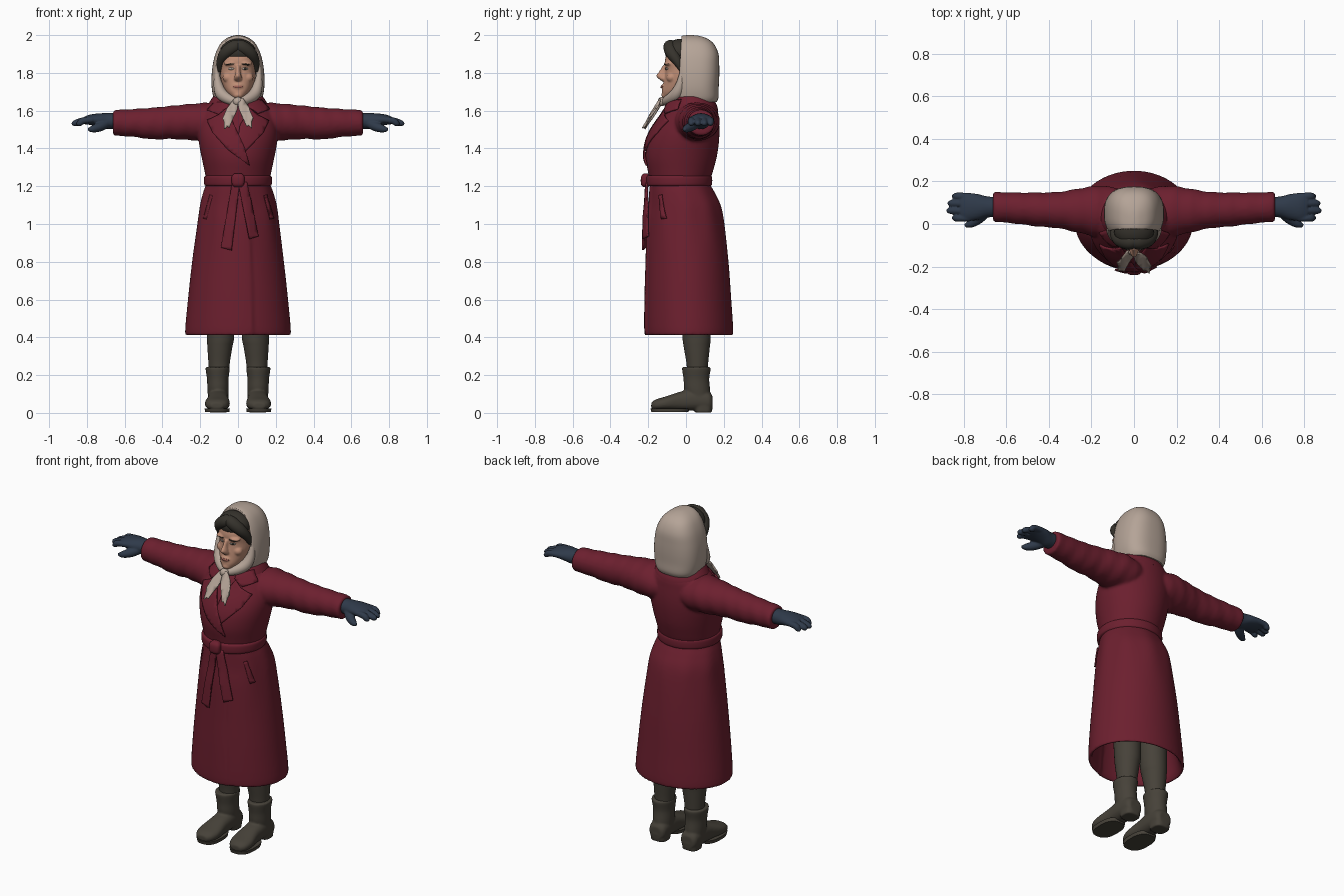
import bpy, bmesh, math
from mathutils import Vector
from mathutils.bvhtree import BVHTree

if "Cube" in bpy.data.objects:
    bpy.data.objects.remove(bpy.data.objects["Cube"])


def material(name, rgb):
    m = bpy.data.materials.new(name)
    m.use_nodes = True
    m.diffuse_color = (*rgb, 1)
    m.node_tree.nodes["Principled BSDF"].inputs["Base Color"].default_value = (*rgb, 1)
    return m


RED = material("wine red wool", (0.15, 0.014, 0.028))
CREAM = material("cream cloth", (0.46, 0.37, 0.31))
SKIN = material("skin", (0.52, 0.27, 0.18))
LIP = material("lip rose", (0.36, 0.13, 0.10))
DARK = material("dark hair", (0.036, 0.032, 0.025))
NAVY = material("navy knit", (0.028, 0.042, 0.068))
BROWN = material("brown leather", (0.062, 0.054, 0.041))
EYE = material("eye white", (0.42, 0.36, 0.31))


def add(name, bm, mat, side=1, recalc=True):
    """Turn a bmesh into a smooth object, mirrored when side is -1."""
    for v in bm.verts:
        v.co.x *= side
    if recalc:
        bmesh.ops.recalc_face_normals(bm, faces=bm.faces)
    me = bpy.data.meshes.new(name)
    bm.to_mesh(me)
    bm.free()
    me.materials.append(mat)
    ob = bpy.data.objects.new(name, me)
    bpy.context.collection.objects.link(ob)
    select([ob])
    bpy.ops.object.shade_smooth_by_angle(angle=math.radians(45))
    return ob


def select(obs):
    bpy.ops.object.select_all(action='DESELECT')
    for o in obs:
        o.select_set(True)
    bpy.context.view_layer.objects.active = obs[0]


def spline(rows, steps):
    """Catmull-Rom interpolation through rows of numbers."""
    out = []
    for i in range(len(rows) - 1):
        p = [rows[max(0, min(len(rows) - 1, i + k))] for k in (-1, 0, 1, 2)]
        for s in range(steps):
            t = s / steps
            out.append([b + t * (c - a) / 2 + t * t * (a - 2.5 * b + 2 * c - d / 2)
                        + t ** 3 * (1.5 * (b - c) + (d - a) / 2) for a, b, c, d in zip(*p)])
    return out + [list(rows[-1])]


def loft(name, rings, mat, axis="z", side=1, power=2, n=40, steps=4, ripple=None, build=True):
    """Closed skin over rings of (position, centre a, centre b, radius a, radius b)."""
    bm, loops = bmesh.new(), []
    order = {"z": (0, 1, 2), "x": (1, 2, 0), "y": (0, 2, 1)}[axis]
    for t, a, b, ra, rb in spline(rings, steps):
        loop = []
        for k in range(n):
            w = 2 * math.pi * k / n
            c, s = math.cos(w), math.sin(w)
            f = ripple(w, t) if ripple else 1
            co = Vector()
            co[order[0]] = a + f * ra * math.copysign(abs(c) ** (2 / power), c)
            co[order[1]] = b + f * rb * math.copysign(abs(s) ** (2 / power), s)
            co[order[2]] = t
            loop.append(bm.verts.new(co))
        loops.append(loop)
    for p, q in zip(loops, loops[1:]):
        for k in range(n):
            bm.faces.new((p[k], p[(k + 1) % n], q[(k + 1) % n], q[k]))
    bm.faces.new(loops[0])
    bm.faces.new(loops[-1])
    return add(name, bm, mat, side) if build else bm


def tube(name, points, mat, side=1):
    """Round tapering tube through points of (x, y, z, radius)."""
    path = spline(points, 5)
    bm, rows, n = bmesh.new(), [], 14
    for i, p in enumerate(path):
        d = Vector(path[min(i + 1, len(path) - 1)][:3]) - Vector(path[max(i - 1, 0)][:3])
        q = d.to_track_quat('Z', 'Y')
        rows.append([bm.verts.new(Vector(p[:3]) + q @ Vector((math.cos(w) * p[3], math.sin(w) * p[3], 0)))
                     for w in (2 * math.pi * k / n for k in range(n))])
    for p, q in zip(rows, rows[1:]):
        for k in range(n):
            bm.faces.new((p[k], p[(k + 1) % n], q[(k + 1) % n], q[k]))
    bm.faces.new(rows[0])
    bm.faces.new(rows[-1])
    return add(name, bm, mat, side)


def ball(name, centre, size, mat, side=1):
    bm = bmesh.new()
    bmesh.ops.create_uvsphere(bm, u_segments=20, v_segments=12, radius=1)
    for v in bm.verts:
        v.co = Vector([c + s * k for c, s, k in zip(centre, size, v.co)])
    return add(name, bm, mat, side)


def fuse(name, parts, voxel, rounds):
    """Blend overlapping parts into one soft surface."""
    select(parts)
    bpy.ops.object.join()
    ob = parts[0]
    ob.name = name
    for m in list(ob.modifiers):
        ob.modifiers.remove(m)
    m = ob.modifiers.new("blend", 'REMESH')
    m.mode, m.voxel_size, m.use_smooth_shade = 'VOXEL', voxel, True
    m = ob.modifiers.new("soften", 'SMOOTH')
    m.factor, m.iterations = 0.5, rounds
    return ob


def surface_of(ob):
    dg = bpy.context.evaluated_depsgraph_get()
    return BVHTree.FromObject(ob, dg)


def plate(name, outline, mat, depth, thick, side=1):
    """Thin sheet cut to an (x, z) outline; depth(x, z) gives its y."""
    bm = bmesh.new()
    bm.faces.new([bm.verts.new((x, 0, z)) for x, z in outline])
    for axis, lo in ((0, -0.3), (2, 0.8)):
        for k in range(46):
            co, no = Vector(), Vector()
            co[axis], no[axis] = lo + 0.02 * k, 1
            bmesh.ops.bisect_plane(bm, geom=bm.verts[:] + bm.edges[:] + bm.faces[:], plane_co=co, plane_no=no)
    for v in bm.verts:
        v.co.y = depth(v.co.x * side, v.co.z)
    bmesh.ops.recalc_face_normals(bm, faces=bm.faces)
    facing = sum(f.normal.y * f.calc_area() for f in bm.faces)
    if facing * side > 0:
        bmesh.ops.reverse_faces(bm, faces=bm.faces)
    if side < 0:
        bmesh.ops.reverse_faces(bm, faces=bm.faces)
        for f in bm.faces:
            f.normal_update()
    ob = add(name, bm, mat, side, recalc=False)
    m = ob.modifiers.new("thickness", 'SOLIDIFY')
    m.thickness, m.offset = thick, 1
    return ob


# Coat body with wrapped front edge, gathers under the belt and open hem
def coat_folds(w, z):
    d = (w + math.pi / 2 + math.pi) % (2 * math.pi) - math.pi
    f = 1.0
    if z < 1.2:
        f += 0.012 * math.cos(9 * w) * max(0, 1 - abs(z - 1.08) / 0.25)
        if -0.7 < d < 0.3:
            f += 0.035 * (d + 0.7)
    return f


coat_rings = [(.85, 0, 0, .19, .17), (.5, 0, .01, .245, .20), (.43, 0, .018, .258, .212), (.42, 0, .018, .28, .232),
              (.6, 0, .0125, .265, .227), (.8, 0, .008, .243, .217), (1.0, 0, 0, .217, .203),
              (1.1, 0, -.005, .203, .188), (1.17, 0, -.02, .185, .17), (1.22, 0, -.032, .168, .158),
              (1.27, 0, -.03, .175, .17), (1.35, 0, -.026, .192, .188), (1.43, 0, -.016, .207, .19),
              (1.5, 0, 0, .212, .177), (1.57, 0, .02, .2, .152), (1.62, 0, .03, .17, .135),
              (1.66, 0, .03, .125, .105), (1.68, 0, .03, .09, .08)]
coat_parts = [loft("coat", coat_rings, RED, n=96, ripple=coat_folds)]

sleeve_rings = [(.05, .06, 1.53, .10, .08), (.15, .06, 1.54, .12, .10), (.24, .062, 1.54, .108, .097),
                (.35, .065, 1.538, .086, .088), (.45, .068, 1.532, .08, .084), (.56, .075, 1.535, .073, .073),
                (.65, .08, 1.535, .07, .068), (.662, .08, 1.535, .064, .062)]
for s in (1, -1):
    coat_parts.append(loft("sleeve", sleeve_rings, RED, "x", s,
                           ripple=lambda w, t: 1 + .022 * math.sin(70 * t + 2 * math.sin(w))))
coat = fuse("coat", coat_parts, 0.009, 3)
bpy.context.view_layer.update()
skin_tree = surface_of(coat)


def on_coat(lift):
    def depth(x, z):
        hit = skin_tree.ray_cast(Vector((x, -1, z)), Vector((0, 1, 0)))[0]
        return (hit.y if hit else 0) - lift
    return depth


# Collar, lapels, pockets
loft("collar_band", [(1.6, 0, .035, .168, .135), (1.63, 0, .035, .16, .128), (1.67, 0, .03, .135, .112),
                     (1.7, 0, .03, .11, .095)], RED)
plate("right_lapel", [(-.06, 1.61), (-.1, 1.575), (-.16, 1.545), (-.13, 1.48), (-.05, 1.39), (.06, 1.31), (.035, 1.4),
                      (-.01, 1.5)], RED, on_coat(.005), .009)
plate("left_lapel", [(.06, 1.61), (.1, 1.575), (.16, 1.545), (.13, 1.48), (.04, 1.385), (.0, 1.46), (.01, 1.52)],
      RED, on_coat(.002), .009)
for s, side in ((1, "left"), (-1, "right")):
    plate(side + "_collar_leaf", [(.05, 1.64), (.12, 1.655), (.165, 1.605), (.105, 1.582), (.055, 1.615)],
          RED, on_coat(.006), .009, s)
    plate(side + "_pocket_flap", [(.135, 1.15), (.15, 1.155), (.185, 1.03), (.168, 1.025)],
          RED, on_coat(.001), .007, s)

# Belt with knot and hanging ends
loft("belt", [(1.2, 0, -.037, .168, .166), (1.208, 0, -.037, .178, .174), (1.23, 0, -.037, .18, .176),
              (1.25, 0, -.037, .178, .174), (1.258, 0, -.037, .168, .166)], RED, n=64)
loft("belt_knot", [(1.195, 0, -.212, .018, .012), (1.21, 0, -.214, .032, .024), (1.25, 0, -.214, .034, .024),
                   (1.268, 0, -.212, .02, .012)], RED, power=3)
plate("belt_end_long", [(-.03, 1.22), (.01, 1.22), (-.033, .86), (-.088, .875)], RED, on_coat(.016), .009)
plate("belt_end_short", [(.0, 1.22), (.045, 1.22), (.105, .935), (.058, .92)], RED, on_coat(.016), .009)

# Head
head = [loft("head", [(1.6, 0, .03, .06, .07), (1.65, 0, .0, .045, .085), (1.67, 0, -.02, .045, .1),
                      (1.70, 0, -.015, .066, .112), (1.74, 0, 0, .084, .119), (1.78, 0, .005, .093, .118),
                      (1.82, 0, .01, .095, .118), (1.86, 0, .01, .096, .122), (1.9, 0, .01, .09, .11),
                      (1.95, 0, .01, .06, .07)], SKIN, power=2.3),
        loft("nose", [(1.755, 0, -.115, .012, .01), (1.768, 0, -.122, .021, .022), (1.785, 0, -.125, .018, .032),
                      (1.81, 0, -.117, .012, .024), (1.84, 0, -.108, .012, .014)], SKIN, n=20),
        ball("chin", (0, -.107, 1.683), (.028, .024, .02), SKIN),
        ball("mouth", (0, -.108, 1.727), (.032, .024, .02), SKIN)]
for s in (1, -1):
    head.append(ball("cheek", (.052, -.078, 1.775), (.03, .026, .026), SKIN, s))
    head.append(ball("brow", (.04, -.092, 1.85), (.036, .024, .012), SKIN, s))
face = fuse("head", head, 0.005, 3)
bpy.context.view_layer.update()
face_tree = surface_of(face)


def on_face(x, z):
    hit = face_tree.ray_cast(Vector((x, -1, z)), Vector((0, 1, 0)))[0]
    return hit.y - .001


def oval(x, z, rx, rz, tilt=0):
    return [(x + rx * math.cos(w), z + rz * math.sin(w) + tilt * math.cos(w))
            for w in (math.pi * k / 8 for k in range(16))]


plate("lips", oval(0, 1.727, .026, .007), LIP, on_face, .003)
for s, side in ((1, "left"), (-1, "right")):
    plate(side + "_eye", oval(.037, 1.822, .016, .006), EYE, on_face, .002, s)
    plate(side + "_iris", oval(.037, 1.822, .006, .006), DARK, on_face, .004, s)
    plate(side + "_eyebrow", oval(.04, 1.846, .022, .003, -.002), DARK, on_face, .003, s)
    # Hair swept back from the parting
    tube(side + "_hair", [(-.012, -.075, 1.95, .025), (.02, -.085, 1.938, .035), (.065, -.074, 1.905, .033),
                          (.09, -.045, 1.86, .024), (.096, -.02, 1.81, .012)], DARK, s)
ball("hair_top", (0, -.03, 1.91), (.095, .082, .07), DARK)

# Headscarf hood, cut open in front of the face
hood = loft("headscarf", [(1.645, 0, .05, .118, .112), (1.67, 0, .05, .13, .122), (1.72, 0, .05, .139, .123),
                          (1.78, 0, .05, .14, .126), (1.84, 0, .05, .134, .126), (1.9, 0, .05, .12, .122),
                          (1.95, 0, .045, .096, .105), (1.98, 0, .035, .066, .08), (1.996, 0, .025, .03, .045),
                          (2.0, 0, .02, .006, .01)], CREAM, power=2.6, n=56, build=False)
bmesh.ops.recalc_face_normals(hood, faces=hood.faces)
bmesh.ops.bisect_plane(hood, geom=hood.verts[:] + hood.edges[:] + hood.faces[:], plane_co=(0, -.035, 1.8),
                       plane_no=(0, -1, .06), clear_outer=True)
hood = add("headscarf", hood, CREAM, recalc=False)
m = hood.modifiers.new("thickness", 'SOLIDIFY')
m.thickness, m.offset = .022, -1
for s, side in ((1, "left"), (-1, "right")):
    tube(side + "_scarf_wrap", [(.112, -.022, 1.8, .012), (.106, -.03, 1.74, .024), (.088, -.05, 1.69, .032),
                                (.05, -.085, 1.662, .028), (0, -.115, 1.645, .02)], CREAM, s)
    # Pointed scarf ends hanging from the knot
    ob = plate(side + "_scarf_end", [(.0, 1.662), (.025, 1.66), (.06, 1.61), (.082, 1.56), (.074, 1.54), (.075, 1.505),
                                     (.056, 1.52), (.045, 1.515), (.022, 1.565), (.004, 1.61)], CREAM,
               lambda x, z: -.128 - (1.66 - z) * .62 - .006 * math.sin(90 * x), .009, s)
ball("scarf_knot", (0, -.128, 1.648), (.027, .022, .024), CREAM)
loft("scarf_underside", [(1.61, 0, .0, .09, .09), (1.65, 0, -.01, .1, .092), (1.672, 0, .0, .085, .08)], CREAM)

for s, side in ((1, "left"), (-1, "right")):
    # Gloved hand
    glove = [loft("palm", [(.63, .08, 1.545, .045, .042), (.69, .08, 1.545, .05, .042), (.73, .08, 1.55, .06, .036),
                           (.78, .08, 1.552, .066, .028), (.815, .08, 1.548, .06, .02)], NAVY, "x", s, n=24)]
    for y, tip in ((.028, .855), (.063, .88), (.097, .875), (.13, .855)):
        glove.append(tube("finger", [(.77, y, 1.552, .016), (.82, y, 1.547, .018), (tip - .015, y, 1.533, .016),
                                     (tip, y, 1.528, .006)], NAVY, s))
    glove.append(tube("thumb", [(.69, .06, 1.535, .025), (.73, .025, 1.515, .025), (.77, .0, 1.503, .019),
                                (.795, -.008, 1.5, .007)], NAVY, s))
    fuse(side + "_glove", glove, .005, 2)

    # Stockinged leg
    loft(side + "_leg", [(.18, .1, .06, .05, .052), (.26, .1, .06, .056, .057), (.35, .096, .057, .066, .069),
                         (.43, .092, .055, .073, .076), (.8, .09, .04, .08, .085)], BROWN, side=s)
    # Boot with turned top, sole and heel
    boot = [loft("shaft", [(.05, .105, .075, .05, .055), (.12, .106, .06, .056, .068), (.18, .107, .055, .057, .068),
                           (.235, .108, .055, .064, .076), (.243, .108, .055, .056, .068)], BROWN, side=s),
            loft("foot", [(.14, .105, .055, .035, .035), (.12, .105, .062, .052, .05), (.05, .105, .07, .056, .058),
                          (-.03, .106, .062, .056, .05), (-.11, .109, .05, .066, .036), (-.16, .111, .043, .055, .028),
                          (-.184, .112, .038, .03, .016)], BROWN, "y", s, power=2.4),
            loft("heel", [(.002, .105, .092, .048, .045), (.05, .105, .092, .052, .05)], BROWN, side=s, power=3)]
    fuse(side + "_boot", boot, .006, 2)
    loft(side + "_sole", [(.004, .11, -.085, .064, .098), (.024, .11, -.085, .067, .103)], BROWN, side=s, power=2.6)
